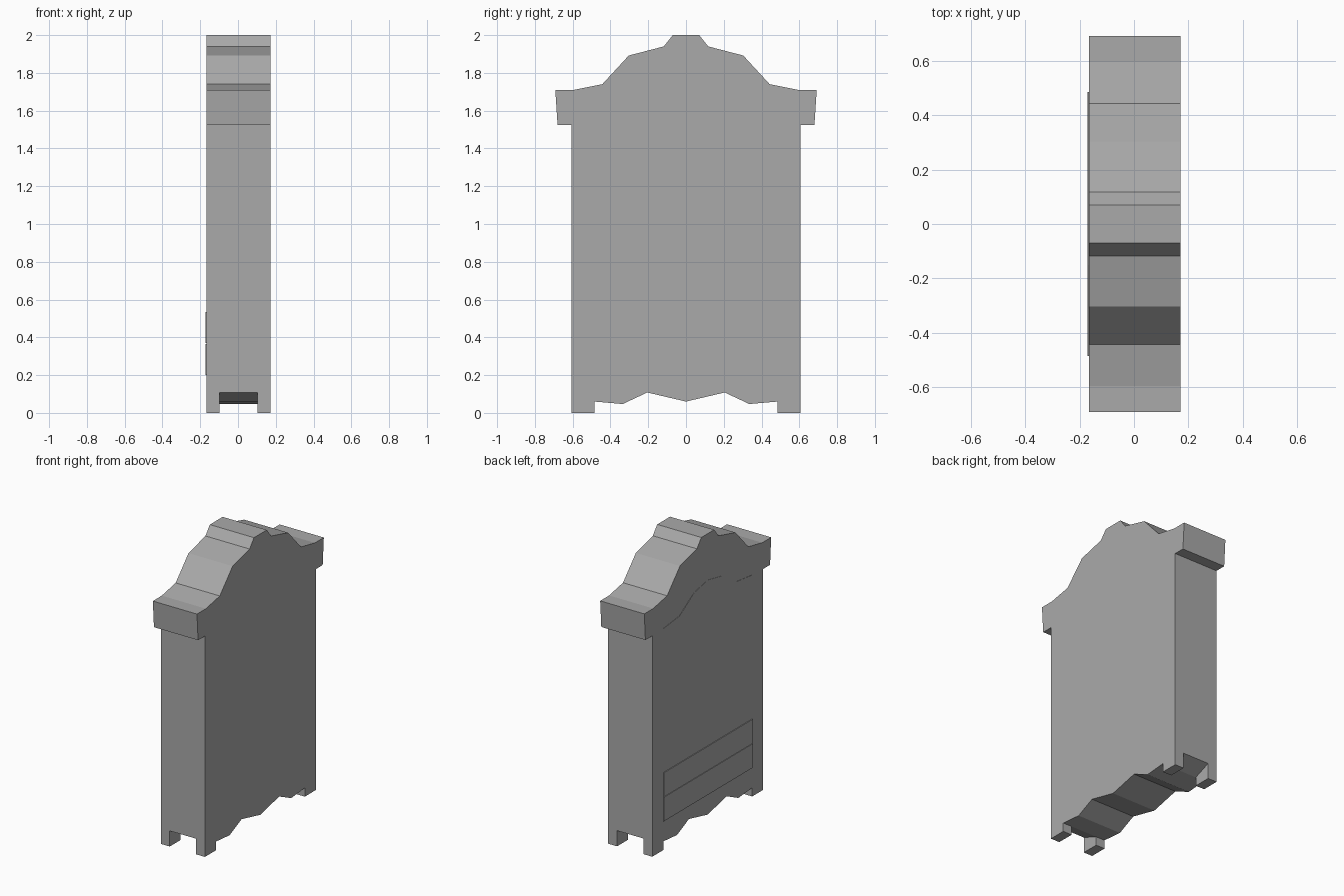
import bpy
import bmesh

cube = bpy.data.objects.get("Cube")
if cube:
    bpy.data.objects.remove(cube, do_unlink=True)

# Single plain grey finish
grey = bpy.data.materials.new("plain_grey")
grey.use_nodes = True
colour = (0.4, 0.4, 0.4, 1)
grey.diffuse_color = colour
grey.node_tree.nodes["Principled BSDF"].inputs["Base Color"].default_value = colour

BACK, FRONT = -0.166, 0.171      # body faces along x
LEG_DEPTH = 0.068


def mirrored(half):
    """Complete a half outline of (y, z) points across y = 0."""
    return half + [(-y, z) for y, z in reversed(half) if y > 0]


def prism(name, outline, x0, x1):
    """Extrude a (y, z) outline from x0 to x1."""
    bm = bmesh.new()
    face = bm.faces.new([bm.verts.new((x0, y, z)) for y, z in outline])
    out = bmesh.ops.extrude_face_region(bm, geom=[face])
    moved = [v for v in out["geom"] if isinstance(v, bmesh.types.BMVert)]
    bmesh.ops.translate(bm, verts=moved, vec=(x1 - x0, 0, 0))
    bmesh.ops.recalc_face_normals(bm, faces=bm.faces)
    # Concave caps are split cleanly into triangles
    bmesh.ops.triangulate(bm, faces=[f for f in bm.faces if len(f.verts) > 4])
    mesh = bpy.data.meshes.new(name)
    bm.to_mesh(mesh)
    bm.free()
    mesh.materials.append(grey)
    obj = bpy.data.objects.new(name, mesh)
    bpy.context.collection.objects.link(obj)
    return obj


# Cabinet body with scalloped underside, cornice and stepped crown
underside = [(0, 0.06), (0.205, 0.108), (0.335, 0.047), (0.485, 0.06), (0.605, 0.108)]
cornice = [(0.605, 1.525), (0.68, 1.525), (0.692, 1.71), (0.595, 1.71)]
crown = [(0.443, 1.74), (0.303, 1.892), (0.118, 1.94), (0.07, 2.0)]
half = underside + cornice + crown
prism("cabinet_body", half + [(-y, z) for y, z in reversed(half[1:])], BACK, FRONT)

# Four corner feet
for end, side in (("left", 1), ("right", -1)):
    foot = [(side * y, z) for y, z in
            ((0.485, 0), (0.605, 0), (0.605, 0.108), (0.485, 0.06))]
    prism(f"panel_side_foot_{end}", foot, BACK, BACK + LEG_DEPTH)
    prism(f"plain_side_foot_{end}", foot, FRONT - LEG_DEPTH, FRONT)

# Arched door panel
door = [(0.485, 0.595), (0.485, 1.53), (0.31, 1.55), (0.15, 1.65), (0, 1.68)]
prism("arched_door", mirrored(door), BACK - 0.002, BACK)

# Two stacked drawer fronts
for name, low, high in (("lower", 0.2, 0.366), ("upper", 0.369, 0.535)):
    prism(f"{name}_drawer", mirrored([(0.485, low), (0.485, high)]), BACK - 0.005, BACK)
